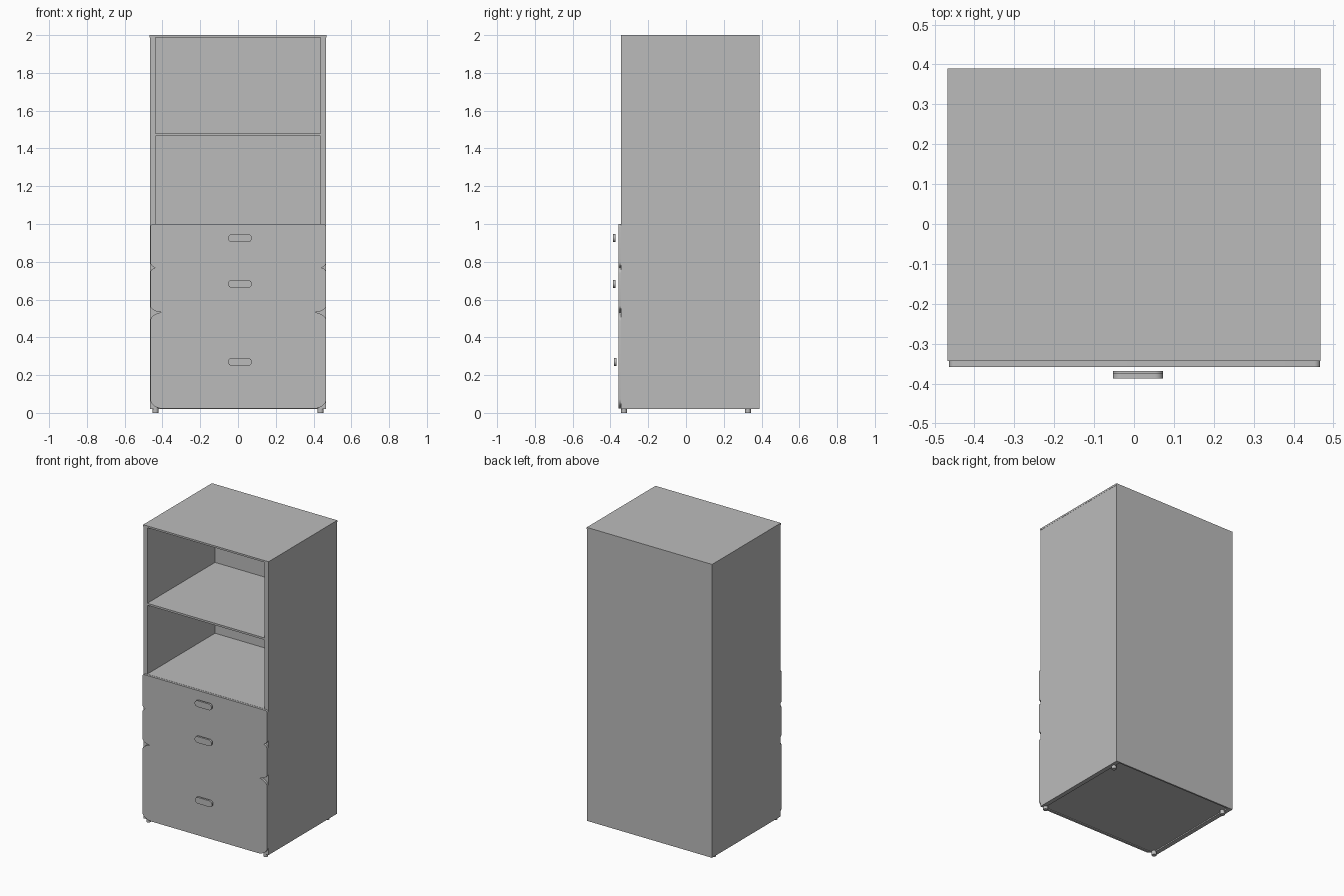
import bpy, bmesh, math

old = bpy.data.objects.get("Cube")
if old:
    bpy.data.objects.remove(old, do_unlink=True)

grey = bpy.data.materials.new("plain grey")
grey.use_nodes = True
colour = (0.5, 0.5, 0.5, 1)
grey.diffuse_color = colour
grey.node_tree.nodes["Principled BSDF"].inputs["Base Color"].default_value = colour


def finish(name, bm):
    bmesh.ops.recalc_face_normals(bm, faces=bm.faces)
    mesh = bpy.data.meshes.new(name)
    bm.to_mesh(mesh)
    bm.free()
    mesh.materials.append(grey)
    ob = bpy.data.objects.new(name, mesh)
    bpy.context.collection.objects.link(ob)
    return ob


def box(name, x, y, z):
    """Box from (low, high) pairs."""
    bm = bmesh.new()
    bmesh.ops.create_cube(bm, size=1)
    for v in bm.verts:
        v.co = [r[0] if c < 0 else r[1] for c, r in zip(v.co, (x, y, z))]
    return finish(name, bm)


def rounded_plate(name, x, y, z, bottom, top, steps=8):
    """Upright plate with elliptical corners; bottom and top are (rx, rz)."""
    corners = [(x[1], z[0], -1, 1, bottom), (x[1], z[1], -1, -1, top),
               (x[0], z[1], 1, -1, top), (x[0], z[0], 1, 1, bottom)]
    bm = bmesh.new()
    verts = []
    for i, (cx, cz, sx, sz, (rx, rz)) in enumerate(corners):
        for k in range(steps + 1):
            a = math.pi / 2 * (i - 1 + k / steps)
            verts.append(bm.verts.new((cx + sx * rx + rx * math.cos(a), y[0],
                                       cz + sz * rz + rz * math.sin(a))))
    face = bm.faces.new(verts)
    extruded = bmesh.ops.extrude_face_region(bm, geom=[face], use_keep_orig=True)["geom"]
    for v in extruded:
        if isinstance(v, bmesh.types.BMVert):
            v.co.y = y[1]
    ob = finish(name, bm)
    bpy.ops.object.select_all(action="DESELECT")
    ob.select_set(True)
    bpy.context.view_layer.objects.active = ob
    bpy.ops.object.shade_smooth_by_angle(angle=math.radians(30))
    return ob


# Carcass
front, back, inner_back = -0.343, 0.39, 0.379
for side, s in (("left", 1), ("right", -1)):
    box(side + "_side_panel", sorted((s * 0.437, s * 0.467)), (front, back), (0.02, 1.99))
box("top_panel", (-0.468, 0.468), (front, back), (1.988, 2.0))
inside = (-0.437, 0.437)
box("back_panel", inside, (inner_back, back), (0.02, 1.988))
box("bottom_panel", inside, (front, inner_back), (0.028, 0.05))

# Shelves and the rails behind the drawers
box("upper_shelf", inside, (front, inner_back), (1.465, 1.478))
box("lower_shelf", inside, (front, inner_back), (0.985, 1.0))
for name, z in (("upper", 0.77), ("lower", 0.532)):
    box(name + "_drawer_rail", inside, (front, inner_back), (z - 0.03, z + 0.03))

# Drawer fronts with their handles
drawers = [
    ("top", (0.768, 0.999), (0.035, 0.03), (0.015, 0.015), 0.925, -0.387),
    ("middle", (0.532, 0.77), (0.07, 0.035), (0.035, 0.03), 0.683, -0.387),
    ("bottom", (0.022, 0.533), (0.07, 0.05), (0.075, 0.045), 0.27, -0.382),
]
for name, z, low, high, hz, hy in drawers:
    rounded_plate(name + "_drawer_front", (-0.464, 0.467), (-0.358, front), z, low, high)
    rounded_plate(name + "_drawer_handle", (-0.053, 0.073), (hy, hy + 0.013),
                  (hz - 0.021, hz + 0.021), (0.021, 0.0209), (0.021, 0.0209))

# Feet
for fx, side in ((0.437, "left"), (-0.437, "right")):
    for fy, end in ((-0.328, "front"), (0.328, "back")):
        bm = bmesh.new()
        bmesh.ops.create_cone(bm, cap_ends=True, segments=20, radius1=0.015,
                              radius2=0.015, depth=0.03)
        bmesh.ops.translate(bm, verts=bm.verts, vec=(fx, fy, 0.015))
        foot = finish(end + "_" + side + "_foot", bm)
        bpy.ops.object.select_all(action="DESELECT")
        foot.select_set(True)
        bpy.context.view_layer.objects.active = foot
        bpy.ops.object.shade_smooth_by_angle(angle=math.radians(30))
